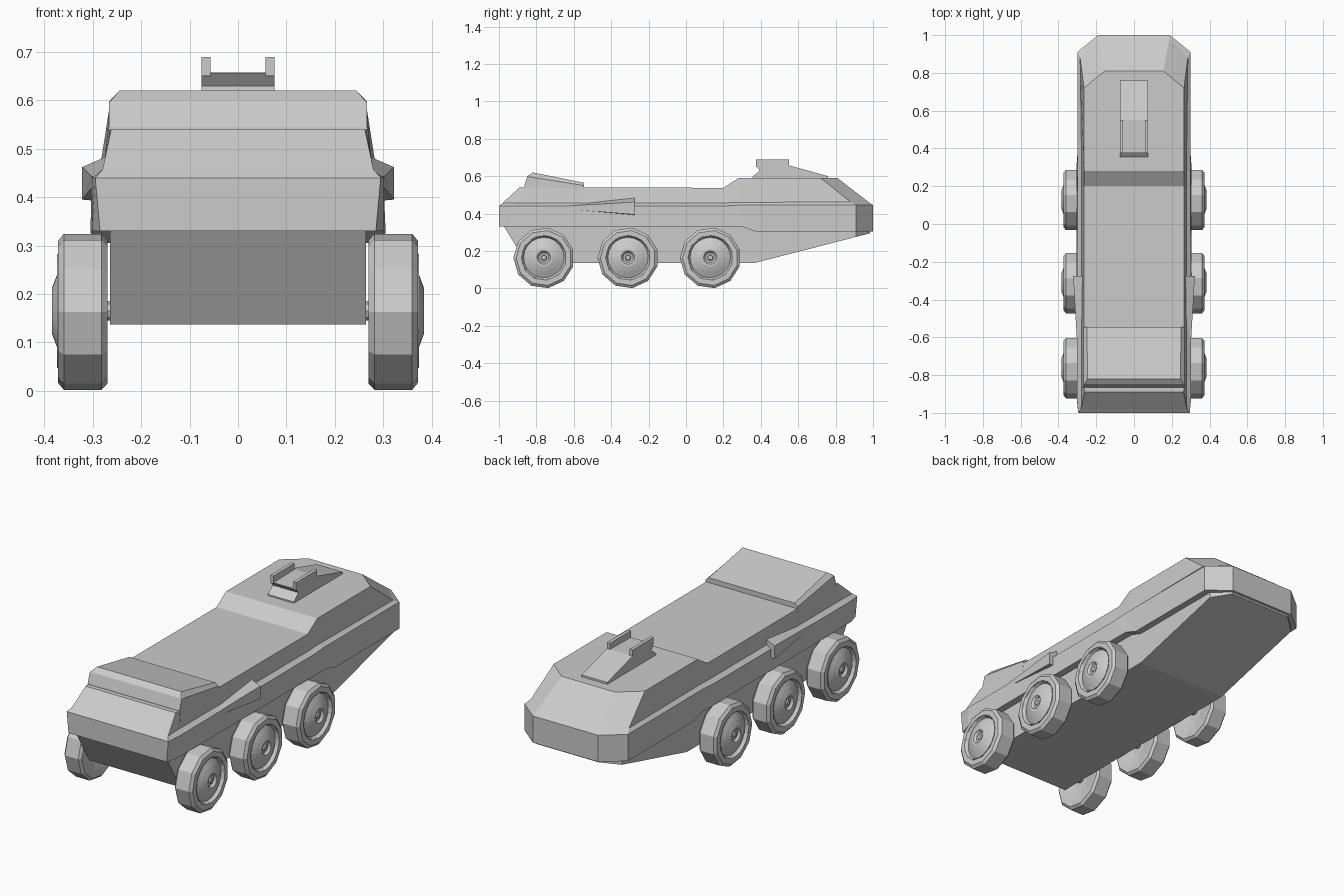
import bpy, bmesh, math
from mathutils import Vector

if "Cube" in bpy.data.objects:
    bpy.data.objects.remove(bpy.data.objects["Cube"])


def finish(bm, name):
    bmesh.ops.remove_doubles(bm, verts=bm.verts, dist=1e-5)
    bmesh.ops.recalc_face_normals(bm, faces=bm.faces)
    me = bpy.data.meshes.new(name)
    bm.to_mesh(me)
    bm.free()
    ob = bpy.data.objects.new(name, me)
    bpy.context.collection.objects.link(ob)
    return ob


def loft(name, stations, side=None):
    """Skin between stations. Without side, each station is a right half, mirrored."""
    bm = bmesh.new()
    rings = []
    for st in stations:
        if side is None:
            pts = list(st) + [(-x, y, z) for x, y, z in reversed(st)]
        else:
            pts = [(side * x, y, z) for x, y, z in st]
        rings.append([bm.verts.new(p) for p in pts])
    n = len(rings[0])
    for a, b in zip(rings, rings[1:]):
        for i in range(n):
            j = (i + 1) % n
            bm.faces.new((a[i], a[j], b[j], b[i]))
    for r in (rings[0], rings[-1]):
        if side is None:
            for i in range(n // 2 - 1):
                bm.faces.new((r[i], r[i + 1], r[n - 2 - i], r[n - 1 - i]))
        else:
            bm.faces.new(r)
    return finish(bm, name)


def extrude_x(name, profile, x0, x1, cuts=()):
    """Extrude a (y, z) profile along x, then trim with planes."""
    bm = bmesh.new()
    f = bm.faces.new([bm.verts.new((x0, y, z)) for y, z in profile])
    ext = bmesh.ops.extrude_face_region(bm, geom=[f])["geom"]
    bmesh.ops.translate(bm, vec=(x1 - x0, 0, 0),
                        verts=[v for v in ext if isinstance(v, bmesh.types.BMVert)])
    for co, no in cuts:
        bmesh.ops.bisect_plane(bm, geom=bm.verts[:] + bm.edges[:] + bm.faces[:],
                               plane_co=co, plane_no=no, clear_outer=True)
        bmesh.ops.holes_fill(bm, edges=bm.edges)
    return finish(bm, name)


def revolve(name, profile, sides, side, y, z):
    """Turn an (x, radius) profile around a wheel axis."""
    bm = bmesh.new()
    rings = []
    for k in range(sides):
        a = math.pi + 2 * math.pi * k / sides
        rings.append([bm.verts.new((side * x, y + r * math.cos(a), z + r * math.sin(a)))
                      for x, r in profile])
    for k in range(sides):
        a, b = rings[k], rings[(k + 1) % sides]
        for i in range(len(profile) - 1):
            bm.faces.new((a[i], a[i + 1], b[i + 1], b[i]))
    bm.faces.new([r[0] for r in rings])
    bm.faces.new([r[-1] for r in rings])
    return finish(bm, name)


# Upper hull: lower rim, belt, ledge and roof edge at each station
loft("upper_hull", [
    [(.285, -1, .33), (.295, -1, .44), (.28, -.98, .457), (.262, -.89, .54)],
    [(.302, -.94, .33), (.302, -.93, .44), (.277, -.9, .457), (.265, -.87, .54)],
    [(.305, .30, .33), (.30, .20, .44), (.277, .20, .457), (.265, .20, .538)],
    [(.30, .37, .305), (.30, .28, .445), (.277, .28, .46), (.265, .28, .59)],
    [(.30, .91, .305), (.30, .91, .445), (.285, .88, .462), (.265, .72, .59)],
    [(.19, 1, .305), (.19, 1, .445), (.187, .98, .459), (.155, .81, .59)],
])

# Lower hull with clipped rear corners
corner = Vector((.075, .085, 0)).normalized()
extrude_x("lower_hull",
          [(-.975, .335), (-.855, .137), (.37, .137), (.985, .295), (.985, .335)],
          -.265, .265,
          [((s * .265, .91, .3), (s * corner.x, corner.y, 0)) for s in (1, -1)])

# Raised front cowl
loft("front_cowl", [
    [(.277, -.87, .455), (.267, -.865, .545), (.267, -.85, .595), (.262, -.848, .6)],
    [(.277, -.86, .455), (.267, -.85, .545), (.267, -.84, .597), (.245, -.82, .62)],
    [(.277, -.545, .455), (.267, -.545, .53), (.267, -.545, .55), (.25, -.545, .565)],
])

# Rear deck mount: sloped base and two rails
extrude_x("mount_base",
          [(.355, .585), (.355, .597), (.395, .63), (.375, .655), (.55, .658),
           (.76, .6), (.76, .585)], -.075, .075)
for s in (1, -1):
    extrude_x("mount_rail", [(.375, .65), (.375, .69), (.55, .69), (.55, .65)],
              s * .057, s * .075)

# Side scoops flaring out towards the rear
for s in (1, -1):
    loft("side_scoop", [
        [(.27, -.62, .45), (.302, -.62, .442), (.302, -.58, .42), (.27, -.58, .42)],
        [(.27, -.275, .485), (.322, -.275, .462), (.322, -.275, .395), (.27, -.275, .39)],
    ], side=s)

# Six wheels with dished hubs and stub axles
TYRE = [(.29, .05), (.275, .115), (.27, .15), (.282, .163), (.36, .163), (.372, .148),
        (.372, .12), (.35, .112)]
HUB = [(.34, .118), (.374, .118), (.358, .108), (.362, .1), (.374, .075), (.384, .048),
       (.384, .036), (.372, .026), (.372, .016), (.378, .012)]
for s in (1, -1):
    for y in (-.76, -.31, .13):
        revolve("wheel_tyre", TYRE, 11, s, y, .163)
        revolve("wheel_hub", HUB, 20, s, y, .165)
        revolve("wheel_axle", [(.25, .02), (.3, .02)], 8, s, y, .165)
